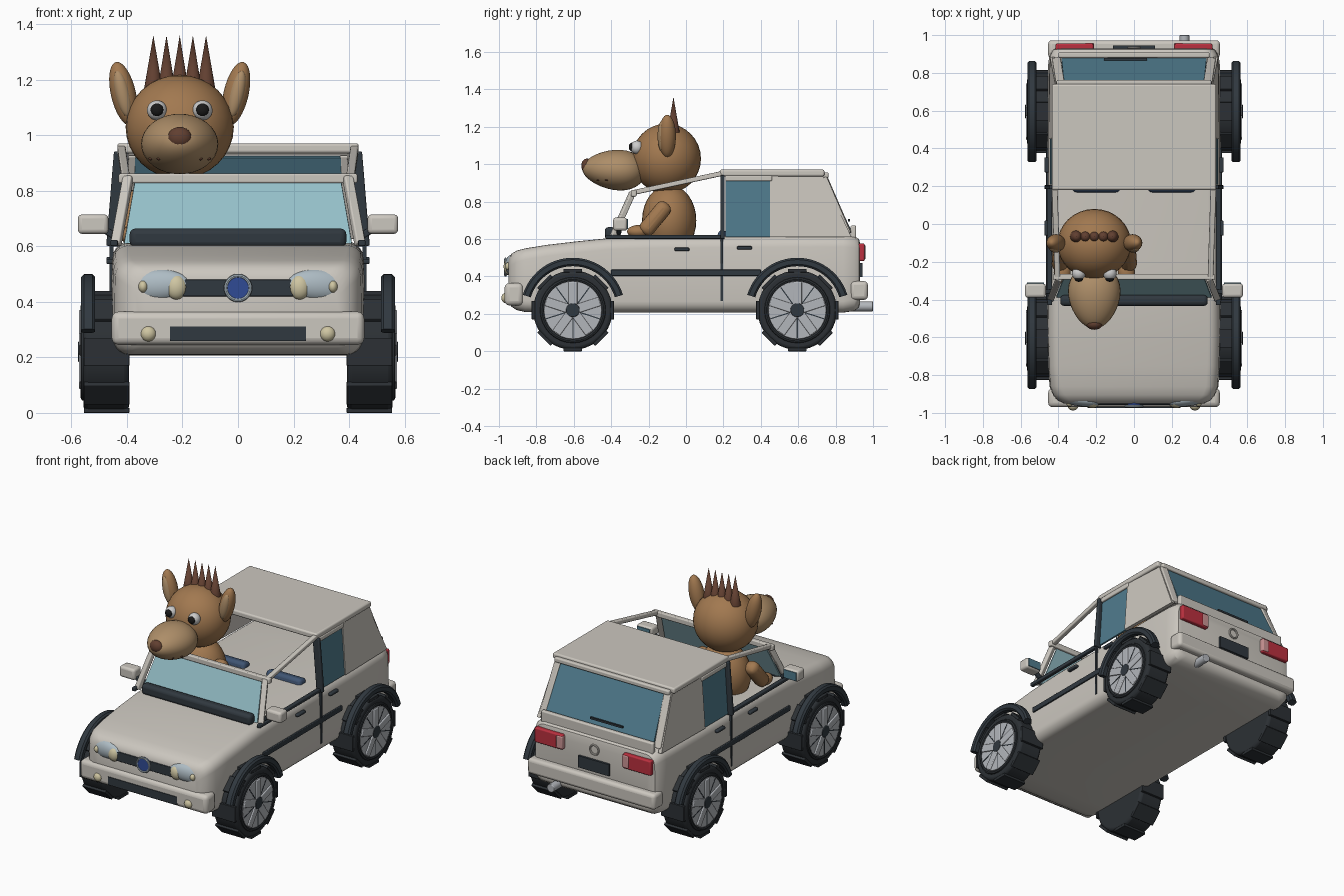
import bpy, bmesh
from math import sin, cos, pi, radians
from mathutils import Vector, Euler

if "Cube" in bpy.data.objects:
    bpy.data.objects.remove(bpy.data.objects["Cube"])

COL = dict(paint=(.60, .57, .52), dark=(.03, .04, .05), tyre=(.025, .03, .035), rim=(.45, .47, .5),
           glass=(.08, .2, .27), shield=(.3, .52, .58), lamp=(.42, .5, .55), amber=(.62, .56, .36),
           red=(.5, .03, .05), pink=(.6, .3, .3), blue=(.03, .07, .3), seat=(.05, .09, .17),
           fur=(.36, .19, .08), tan=(.42, .27, .14), brown=(.12, .05, .03), white=(.8, .8, .78), black=(.01, .01, .01))
MATS = {}
for k, c in COL.items():
    MATS[k] = bpy.data.materials.new(k)
    MATS[k].diffuse_color = (*c, 1)


def finish(o, name, mat, bevel=0):
    o.name = name
    o.data.materials.append(MATS[mat])
    if bevel:
        b = o.modifiers.new("bevel", 'BEVEL')
        b.width, b.segments = bevel, 3
    bpy.ops.object.select_all(action='DESELECT')
    o.select_set(True)
    bpy.context.view_layer.objects.active = o
    bpy.ops.object.shade_smooth_by_angle(angle=radians(35))
    return o


def mesh(name, verts, faces, mat, bevel=0):
    me = bpy.data.meshes.new(name)
    me.from_pydata([tuple(v) for v in verts], [], faces)
    bm = bmesh.new()
    bm.from_mesh(me)
    bmesh.ops.recalc_face_normals(bm, faces=bm.faces)
    bm.to_mesh(me)
    bm.free()
    o = bpy.data.objects.new(name, me)
    bpy.context.collection.objects.link(o)
    return finish(o, name, mat, bevel)


def box(name, loc, size, mat, bevel=0, rot=(0, 0, 0)):
    bpy.ops.mesh.primitive_cube_add(size=1, location=loc, rotation=rot)
    o = bpy.context.object
    for v in o.data.vertices:
        v.co = [a * b for a, b in zip(v.co, size)]
    return finish(o, name, mat, bevel)


def ball(name, loc, radii, mat, rot=(0, 0, 0), seg=32):
    bpy.ops.mesh.primitive_uv_sphere_add(segments=seg, ring_count=seg // 2, radius=1, location=loc, rotation=rot)
    bpy.context.object.scale = radii
    return finish(bpy.context.object, name, mat)


def cyl(name, loc, r, depth, axis, mat, bevel=0, r2=None, seg=32):
    rot = {'X': (0, pi / 2, 0), 'Y': (pi / 2, 0, 0), 'Z': (0, 0, 0)}[axis]
    bpy.ops.mesh.primitive_cone_add(vertices=seg, radius1=r, radius2=r if r2 is None else r2, depth=depth, location=loc, rotation=rot)
    return finish(bpy.context.object, name, mat, bevel)


def ring(name, loc, r, thick, axis, mat):
    rot = {'X': (0, pi / 2, 0), 'Y': (pi / 2, 0, 0)}[axis]
    bpy.ops.mesh.primitive_torus_add(major_radius=r, minor_radius=thick, major_segments=32, minor_segments=8, location=loc, rotation=rot)
    return finish(bpy.context.object, name, mat)


def bar(name, a, b, w, h, mat, bevel=.006):
    a, b = Vector(a), Vector(b)
    rot = (b - a).to_track_quat('Z', 'Y').to_euler()
    return box(name, (a + b) / 2, (w, h, (b - a).length), mat, bevel, rot)


def plate(name, pts, offset, mat, bevel=0):
    n, pts = len(pts), [Vector(p) for p in pts]
    faces = [list(range(n)), list(range(n, 2 * n))] + [(i, (i + 1) % n, n + (i + 1) % n, n + i) for i in range(n)]
    return mesh(name, pts + [p + Vector(offset) for p in pts], faces, mat, bevel)


def loft(name, rings, mat):
    n = len(rings[0])
    faces = [list(range(n)), list(range((len(rings) - 1) * n, len(rings) * n))]
    for k in range(len(rings) - 1):
        faces += [(k * n + i, k * n + (i + 1) % n, (k + 1) * n + (i + 1) % n, (k + 1) * n + i) for i in range(n)]
    return mesh(name, [p for r in rings for p in r], faces, mat)


# Car body: rounded sections (y, half width, bottom, top) lofted front to back
def section(y, w, zb, zt, r=.06):
    pts = []
    for cx, cz, a0 in ((w - r, zt - r, 0), (r - w, zt - r, 90), (r - w, zb + r, 180), (w - r, zb + r, 270)):
        for i in range(6):
            a = radians(a0 + 18 * i)
            z = cz + r * sin(a)
            pts.append(((cx + r * cos(a)) * (1 - .1 * max(0, z - .4)), y, z))
    return pts


loft("car_body", [section(*s) for s in (
    (-.95, .37, .27, .49), (-.935, .405, .24, .52), (-.905, .43, .22, .538), (-.86, .447, .21, .55), (-.75, .455, .208, .568),
    (-.58, .46, .207, .588), (-.42, .46, .207, .604), (-.2, .46, .207, .612), (.6, .46, .207, .618), (.84, .455, .207, .618),
    (.9, .447, .215, .615), (.925, .43, .235, .6), (.93, .41, .25, .58))], "paint")

# Bumpers, grille, badge disc
box("front_bumper", (0, -.92, .305), (.91, .10, .12), "paint", .025)
box("front_bumper_intake", (0, -.966, .285), (.49, .016, .052), "dark")
box("grille", (0, -.948, .45), (.40, .02, .06), "dark", .004)
cyl("front_badge", (0, -.958, .45), .043, .02, 'Y', "blue")
ring("front_badge_rim", (0, -.965, .45), .044, .007, 'Y', "lamp")
box("rear_bumper", (0, .925, .325), (.91, .095, .10), "paint", .02)
box("rear_plate", (0, .934, .435), (.22, .02, .075), "dark")
ring("rear_badge_rim", (0, .935, .535), .03, .006, 'Y', "paint")
cyl("exhaust", (.267, .925, .24), .026, .15, 'Y', "rim", .004)

# Roof, windscreen and rear hatch
box("roof", (0, .46, .953), (.87, .56, .036), "paint", .01)
box("roof_rear_lip", (0, .74, .942), (.82, .045, .03), "paint", .008)
plate("windscreen", [(-.41, -.39, .61), (.41, -.39, .61), (.37, -.285, .84), (-.37, -.285, .84)], (0, .012, .005), "shield")
bar("windscreen_header", (-.43, -.28, .845), (.43, -.28, .845), .03, .034, "paint")
box("windscreen_cowl", (0, -.405, .63), (.78, .058, .068), "dark", .02)
plate("rear_window", [(-.385, .885, .645), (.385, .885, .645), (.37, .75, .925), (-.37, .75, .925)], (0, -.014, -.006), "glass")
box("rear_window_sill", (0, .895, .635), (.80, .03, .075), "paint", .008)
bar("rear_wiper", (-.16, .872, .70), (.07, .872, .70), .012, .012, "dark", 0)

# Mirrored side parts
for s in (-1, 1):
    n = "right" if s > 0 else "left"
    bar(n + "_windscreen_pillar", (s * .44, -.395, .605), (s * .395, -.285, .85), .035, .03, "paint")
    bar(n + "_roof_rail", (s * .405, -.285, .848), (s * .42, .19, .95), .03, .026, "paint")
    bar(n + "_rear_window_post", (s * .41, .872, .63), (s * .39, .742, .93), .045, .025, "paint")
    bar(n + "_door_pillar", (s * .452, .195, .60), (s * .424, .195, .94), .022, .046, "dark")
    plate(n + "_quarter_window", [(s * .446, .21, .61), (s * .446, .45, .61), (s * .424, .45, .94), (s * .424, .21, .94)], (-s * .012, 0, 0), "glass")
    bar(n + "_quarter_window_top", (s * .427, .21, .925), (s * .427, .46, .925), .022, .03, "paint")
    plate(n + "_quarter_panel", [(s * .453, .45, .61), (s * .445, .885, .61), (s * .415, .73, .94), (s * .43, .45, .94)], (-s * .024, 0, 0), "paint")
    box(n + "_window_sill", (s * .446, -.12, .612), (.026, .62, .022), "dark", .005)
    box(n + "_side_stripe", (s * .458, 0, .42), (.016, .80, .034), "dark", .004)
    box(n + "_door_seam", (s * .456, .192, .44), (.014, .014, .34), "dark")
    for y, z in ((-.022, .545), (.313, .553)):
        box(n + "_door_handle", (s * .462, y, z), (.025, .08, .018), "dark", .006)
    box(n + "_mirror", (s * .522, -.352, .68), (.11, .075, .07), "paint", .015)
    box(n + "_mirror_glass", (s * .522, -.314, .68), (.09, .006, .052), "glass")
    bar(n + "_mirror_arm", (s * .43, -.36, .63), (s * .50, -.355, .67), .025, .025, "dark")
    # Lamps
    tilt = (0, s * radians(3), s * radians(9))
    ball(n + "_headlamp", (s * .295, -.925, .46), (.123, .038, .057), "lamp", tilt)
    ball(n + "_inner_lamp", (s * .222, -.945, .453), (.038, .03, .045), "amber")
    ball(n + "_outer_lamp", (s * .342, -.945, .455), (.017, .022, .022), "amber")
    ball(n + "_fog_lamp", (s * .323, -.963, .285), (.028, .024, .028), "amber")
    box(n + "_tail_lamp", (s * .315, .935, .53), (.20, .04, .095), "red", .008)
    box(n + "_reverse_lamp", (s * .235, .94, .53), (.045, .038, .08), "pink", .006)
    box(n + "_seat_back", (s * .2, .19, .55), (.25, .07, .19), "seat", .02, (radians(-12), 0, 0))


# Wheels and fender arches
def wheel(n, s, y):
    z = .22
    cyl(n + "_tyre", (s * .475, y, z), .212, .165, 'X', "tyre", .018, seg=40)
    ring(n + "_tyre_lip", (s * .555, y, z), .165, .012, 'X', "tyre")
    cyl(n + "_rim", (s * .52, y, z), .155, .09, 'X', "rim", .004)
    cyl(n + "_hub", (s * .565, y, z), .037, .022, 'X', "dark", .004)
    for i in range(8):
        a = i * pi / 4
        box(n + "_tread_block", (s * .473, y + .211 * sin(a), z + .211 * cos(a)), (.165, .10, .018), "tyre", .003, (-a, 0, 0))
    for i in range(5):
        a = i * 2 * pi / 5
        box(n + "_spoke", (s * .564, y + .088 * sin(a), z + .088 * cos(a)), (.018, .048, .125), "rim", .005, (-a, 0, 0))
        a += pi / 5
        box(n + "_spoke_gap", (s * .563, y + .095 * sin(a), z + .095 * cos(a)), (.007, .006, .11), "dark", 0, (-a, 0, 0))
    rings = []
    for i in range(25):
        a = radians(17 + 146 * i / 24)
        rings.append([(s * x, y + r * cos(a), z + r * sin(a)) for x, r in
                      ((.515, .245), (.525, .235), (.555, .235), (.565, .245), (.565, .27), (.555, .28), (.525, .28), (.515, .27))])
    loft(n + "_fender_arch", rings, "dark")


for s in (-1, 1):
    for y, e in ((-.605, "front"), (.595, "rear")):
        wheel(e + ("_right" if s > 0 else "_left"), s, y)

# Animal driver
X = -.21
ball("driver_body", (X, -.09, .70), (.165, .145, .19), "fur")
ball("driver_head", (X, -.105, 1.03), (.195, .185, .187), "fur")
snout = ball("driver_snout", (X, -.385, .97), (.137, .17, .107), "tan", (radians(-3), 0, 0))
for v in snout.data.vertices:  # narrow the snout toward its tip
    k = 1 + .18 * v.co.y
    v.co.x *= k
    v.co.z = v.co.z * k
ball("driver_nose", (X, -.53, .992), (.043, .03, .038), "brown")
for s in (-1, 1):
    n = "right" if s > 0 else "left"
    ball("driver_eye_" + n, (X + s * .082, -.262, 1.09), (.036, .036, .036), "white")
    ball("driver_pupil_" + n, (X + s * .082, -.29, 1.092), (.023, .016, .023), "black")
    ball("driver_ear_" + n, (X + s * .203, -.1, 1.15), (.045, .046, .117), "fur", (0, s * radians(13), 0))
    ball("driver_inner_ear_" + n, (X + s * .206, -.128, 1.15), (.027, .024, .085), "tan", (0, s * radians(13), 0))
    for i in range(2):
        ball("driver_whisker_dot_" + n, (X + s * (.075 + .03 * i), -.47 + .045 * i, .915), (.008, .008, .005), "brown", seg=12)
    arm = bar("driver_arm_" + n, (X + s * .175, -.10, .79), (X + s * .185, -.23, .63), .085, .085, "fur", .035)
    ball("driver_hand_" + n, (X + s * .17, -.255, .64), (.045, .06, .035), "fur")
for i in range(5):
    h = .2 if i in (1, 2, 3) else .19
    cyl("driver_hair_spike", (X + (i - 2) * .0475, -.067, 1.36 - h / 2), .033, h, 'Z', "brown", r2=0, seg=16)

for m in bpy.data.materials:
    if m.users and not m.is_grease_pencil:
        m.use_nodes = True
        m.node_tree.nodes["Principled BSDF"].inputs["Base Color"].default_value = m.diffuse_color
